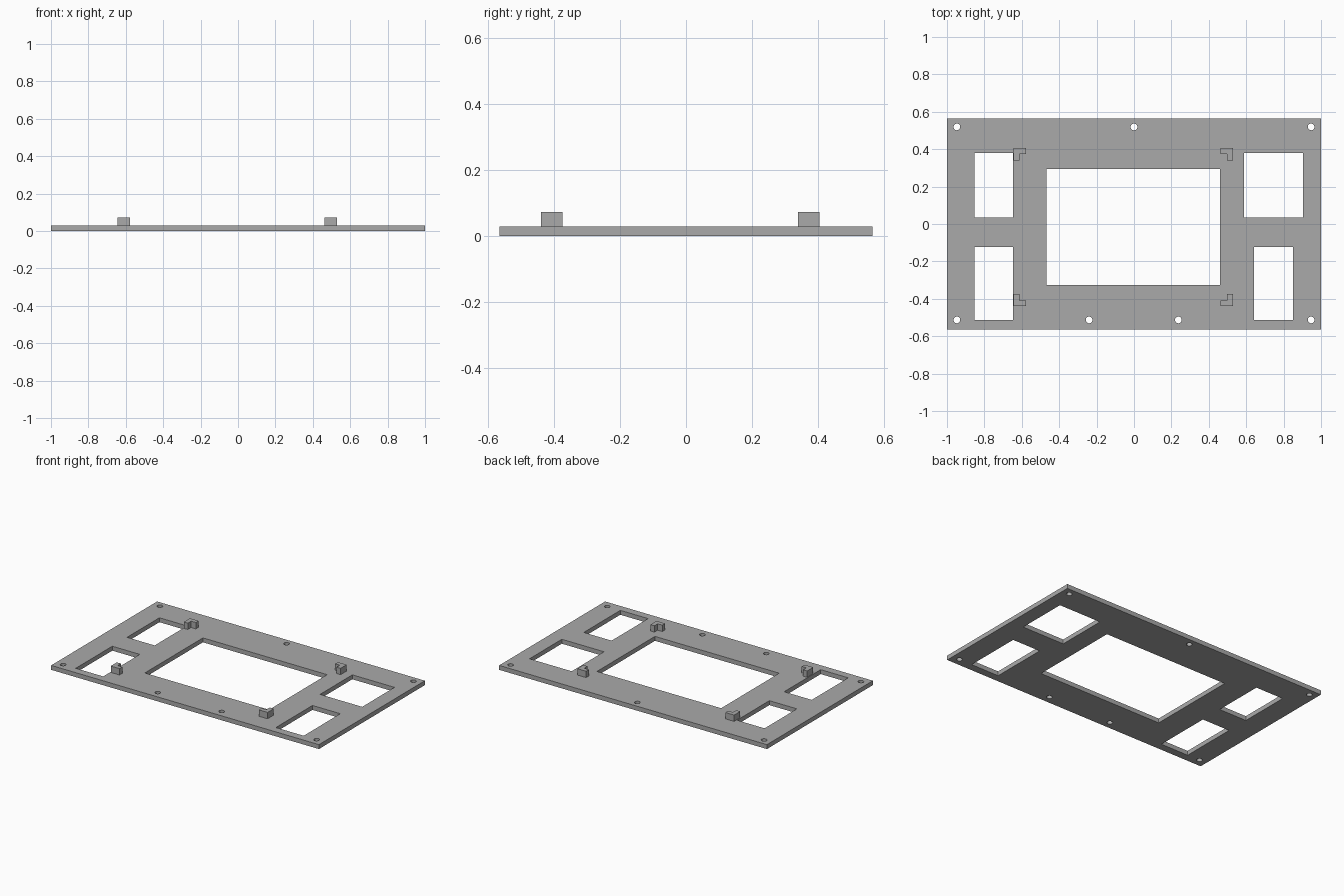
import bpy
import bmesh
from math import cos, sin, tau

if "Cube" in bpy.data.objects:
    bpy.data.objects.remove(bpy.data.objects["Cube"], do_unlink=True)

THICK, TOP = 0.03, 0.073

grey = bpy.data.materials.new("plain grey")
grey.use_nodes = True
grey.diffuse_color = (0.4, 0.4, 0.4, 1)
grey.node_tree.nodes["Principled BSDF"].inputs["Base Color"].default_value = (0.4, 0.4, 0.4, 1)


def rect(x0, x1, y0, y1):
    return [(x0, y0), (x1, y0), (x1, y1), (x0, y1)]


def circle(x, y, r=0.018, n=24):
    return [(x + r * cos(tau * i / n), y + r * sin(tau * i / n)) for i in range(n)]


def slab(name, outlines, z0, z1):
    """Extrude a flat outline; further outlines become through holes."""
    curve = bpy.data.curves.new(name, "CURVE")
    curve.dimensions = "2D"
    curve.fill_mode = "BOTH"
    curve.extrude = (z1 - z0) / 2
    for outline in outlines:
        spline = curve.splines.new("POLY")
        spline.points.add(len(outline) - 1)
        for point, (x, y) in zip(spline.points, outline):
            point.co = (x, y, 0, 1)
        spline.use_cyclic_u = True
    temp = bpy.data.objects.new(name + " outline", curve)
    bpy.context.collection.objects.link(temp)
    bpy.context.view_layer.update()
    mesh = bpy.data.meshes.new_from_object(temp.evaluated_get(bpy.context.evaluated_depsgraph_get()))
    bpy.data.objects.remove(temp, do_unlink=True)

    # Weld the caps to the walls and keep every face flat
    bm = bmesh.new()
    bm.from_mesh(mesh)
    bmesh.ops.remove_doubles(bm, verts=bm.verts, dist=0.0001)
    bmesh.ops.translate(bm, verts=bm.verts, vec=(0, 0, (z0 + z1) / 2))
    bmesh.ops.recalc_face_normals(bm, faces=bm.faces)
    for face in bm.faces:
        face.smooth = False
    bm.to_mesh(mesh)
    bm.free()
    mesh.name = name
    mesh.materials.clear()
    mesh.materials.append(grey)
    obj = bpy.data.objects.new(name, mesh)
    bpy.context.collection.objects.link(obj)
    return obj


# Panel with its windows and screw holes
upper, lower = (0.035, 0.38), (-0.513, -0.123)
windows = [
    rect(-0.468, 0.46, -0.326, 0.294),
    rect(-0.853, -0.647, *upper),
    rect(-0.853, -0.647, *lower),
    rect(0.588, 0.903, *upper),
    rect(0.642, 0.85, *lower),
]
holes = [circle(x, 0.519) for x in (-0.947, 0, 0.947)]
holes += [circle(x, -0.513) for x in (-0.947, -0.24, 0.237, 0.947)]
slab("panel", [rect(-1, 1, -0.565, 0.565)] + windows + holes, 0, THICK)

# L-shaped corner brackets, each opening towards the middle
ARM, WALL = 0.065, 0.03
for side, x, sx in (("right", -0.643, 1), ("left", 0.528, -1)):
    for end, y, sy in (("back", 0.405, -1), ("front", -0.439, 1)):
        shape = [(0, 0), (ARM, 0), (ARM, WALL), (WALL, WALL), (WALL, ARM), (0, ARM)]
        outline = [(x + sx * u, y + sy * v) for u, v in shape]
        slab(f"{end}_{side}_bracket", [outline], THICK, TOP)
